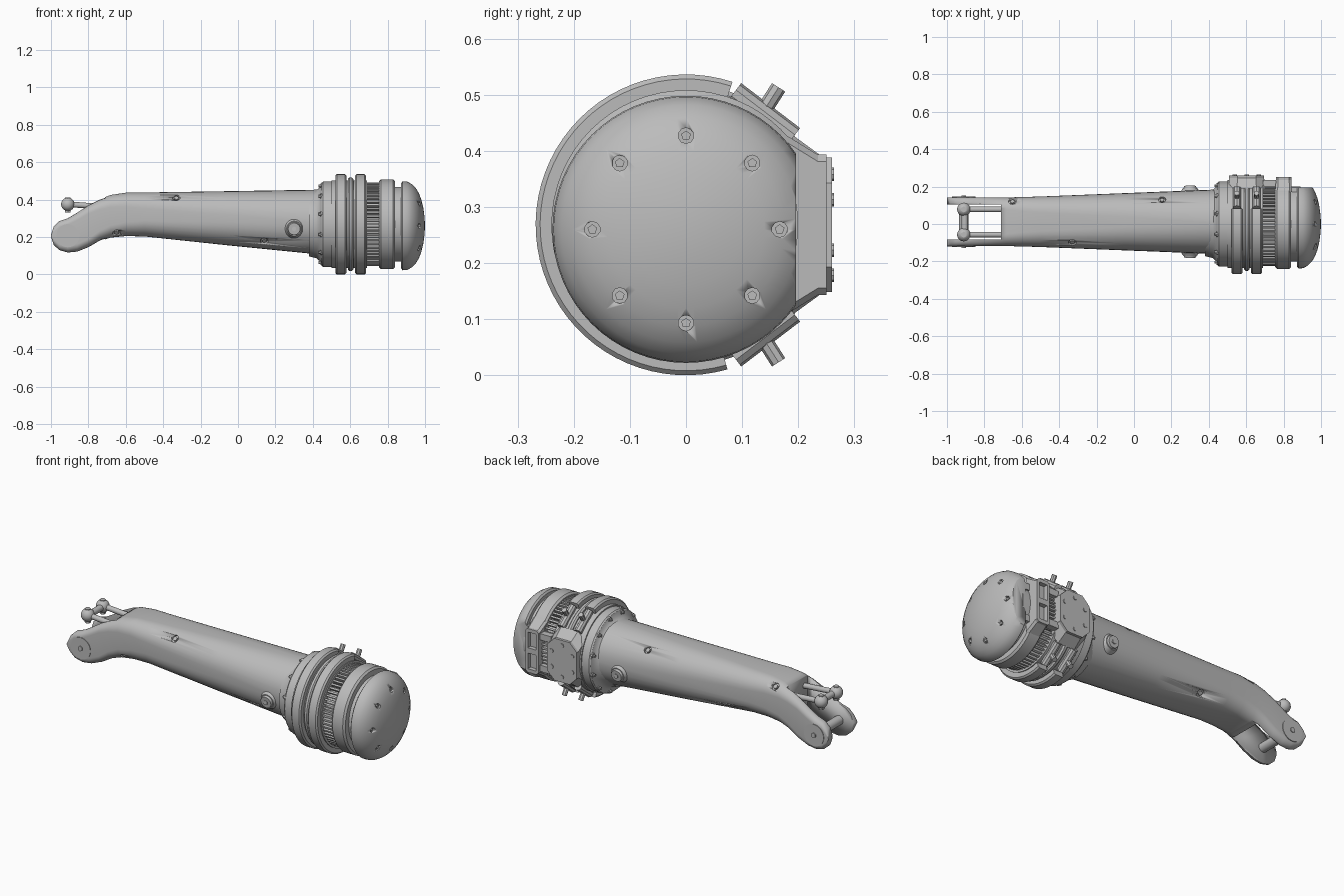
import bpy, bmesh, math
from mathutils import Vector, Matrix

if "Cube" in bpy.data.objects:
    bpy.data.objects.remove(bpy.data.objects["Cube"])

grey = bpy.data.materials.new("machine_grey")
grey.use_nodes = True
grey.diffuse_color = (0.5, 0.5, 0.5, 1)
grey.node_tree.nodes["Principled BSDF"].inputs["Base Color"].default_value = (0.5, 0.5, 0.5, 1)
CY, CZ = 0.0, 0.268


def finish(bm, name, angle=35, helper=False):
    bmesh.ops.remove_doubles(bm, verts=bm.verts, dist=1e-5)
    bmesh.ops.recalc_face_normals(bm, faces=bm.faces)
    me = bpy.data.meshes.new(name)
    bm.to_mesh(me)
    bm.free()
    ob = bpy.data.objects.new(name, me)
    bpy.context.collection.objects.link(ob)
    me.materials.append(grey)
    bpy.ops.object.select_all(action='DESELECT')
    ob.select_set(True)
    bpy.context.view_layer.objects.active = ob
    bpy.ops.object.shade_smooth_by_angle(angle=math.radians(angle))
    if helper:
        ob.hide_render = True
        ob.hide_set(True)
    return ob


def cut(ob, cutter):
    m = ob.modifiers.new("cut", 'BOOLEAN')
    m.operation, m.object, m.solver = 'DIFFERENCE', cutter, 'EXACT'


def add_rod(bm, a, b, r, r2=None, n=20):
    a, b = Vector(a), Vector(b)
    rot = (b - a).to_track_quat('Z', 'Y').to_matrix().to_4x4()
    bmesh.ops.create_cone(bm, cap_ends=True, segments=n, radius1=r, radius2=r if r2 is None else r2,
                          depth=(b - a).length, matrix=Matrix.Translation((a + b) / 2) @ rot)


def add_box(bm, lo, hi, rot=Matrix()):
    lo, hi = Vector(lo), Vector(hi)
    bmesh.ops.create_cube(bm, size=1, matrix=rot @ Matrix.Translation((lo + hi) / 2)
                          @ Matrix.Diagonal((*(hi - lo), 1)))


def revolve(name, prof, start=0, sweep=360, steps=64, ring=False):
    """Turn an (x, radius) profile about the drum axis; angle 0 is +y."""
    bm = bmesh.new()
    a = math.radians(start)
    vs = [bm.verts.new((x, CY + r * math.cos(a), CZ + r * math.sin(a))) for x, r in prof]
    es = [bm.edges.new(p) for p in zip(vs, vs[1:])]
    if ring:
        es.append(bm.edges.new((vs[-1], vs[0])))
    bmesh.ops.spin(bm, geom=vs + es, cent=(0, CY, CZ), axis=(1, 0, 0),
                   angle=math.radians(sweep), steps=steps, use_merge=False)
    bmesh.ops.remove_doubles(bm, verts=bm.verts, dist=1e-5)
    bmesh.ops.holes_fill(bm, edges=[e for e in bm.edges if e.is_boundary])
    return finish(bm, name)


def band(x0, x1, inner, outer, c=0.008):
    return [(x0, inner), (x0, outer - c), (x0 + c, outer), (x1 - c, outer), (x1, outer - c), (x1, inner)]


# Arm sections: x, top, bottom, half width, corner radius
SECT = [(-1.0, .212, .202, .131, .03), (-.985, .257, .157, .131, .03), (-.955, .285, .13, .131, .03),
        (-.91, .30, .117, .131, .035), (-.86, .33, .122, .131, .04), (-.8, .37, .145, .13, .045),
        (-.74, .402, .178, .13, .055), (-.68, .425, .197, .13, .065), (-.6, .437, .205, .132, .075),
        (-.5, .438, .203, .135, .085), (-.05, .445, .155, .153, .125), (.43, .453, .107, .172, .165)]
YC = 0.012


def section(x):
    for s, t in zip(SECT, SECT[1:]):
        if x <= t[0]:
            f = (x - s[0]) / (t[0] - s[0])
            return [p + (q - p) * f for p, q in zip(s, t)]


bm = bmesh.new()
loops = []
for x, top, bot, half, rad in SECT:
    rad = min(rad, (top - bot) / 2 - .001)
    loop = []
    for k, (sy, sz) in enumerate([(1, 1), (-1, 1), (-1, -1), (1, -1)]):
        for i in range(9):
            a = math.pi / 2 * (k + i / 8)
            loop.append(bm.verts.new((x, YC + sy * (half - rad) + rad * math.cos(a),
                                      (top - rad if sz > 0 else bot + rad) + rad * math.sin(a))))
    loops.append(loop)
for l0, l1 in zip(loops, loops[1:]):
    for i in range(len(l0)):
        j = (i + 1) % len(l0)
        bm.faces.new((l0[i], l0[j], l1[j], l1[i]))
bm.faces.new(loops[0])
bm.faces.new(loops[-1])
arm = finish(bm, "arm_tube", 40)

# Fork slot
bm = bmesh.new()
add_box(bm, (-1.1, -.083, 0), (-.71, .103, .6))
cut(arm, finish(bm, "fork_slot_cutter", helper=True))

# Screw pockets along the arm corners, with recessed screws
pockets, screws = bmesh.new(), bmesh.new()
for x, sy, sz in [(-.33, -1, 1), (-.65, -1, -1), (.14, -1, -1), (-.65, 1, 1), (.15, 1, 1), (-.33, 1, -1)]:
    _, top, bot, half, rad = section(x)
    k = rad * .293
    p = Vector((x, YC + sy * (half - k), top - k if sz > 0 else bot + k))
    d = Vector((0, sy, sz)).normalized()
    add_rod(pockets, p - d * .015, p + d * .04, .021, n=12)
    add_rod(screws, p - d * .02, p - d * .002, .013, n=6)
cut(arm, finish(pockets, "arm_pocket_cutter", helper=True))
finish(screws, "arm_screws")

# Side bosses near the wide end of the arm
bm = bmesh.new()
for s in (-1, 1):
    y = lambda d: YC + s * d
    add_rod(bm, (.30, y(.13), .25), (.30, y(.178), .245), .065, .04, 28)
    add_rod(bm, (.30, y(.175), .245), (.30, y(.19), .243), .036, .032, 28)
    add_rod(bm, (.30, y(.188), .243), (.30, y(.195), .243), .013, n=6)
finish(bm, "side_bosses")

# Fork pin, raised discs and bolts
bm = bmesh.new()
add_rod(bm, (-.91, -.09, .207), (-.91, .11, .207), .026)
for s in (-1, 1):
    add_rod(bm, (-.91, YC + s * .12, .207), (-.91, YC + s * .134, .207), .062, n=32)
    add_rod(bm, (-.91, YC + s * .13, .207), (-.91, YC + s * .14, .207), .015, n=6)
finish(bm, "fork_pin")

# Twin push rods with ball ends and crossbar
bm = bmesh.new()
add_rod(bm, (-.905, -.08, .375), (-.905, .10, .375), .018)
for y in (-.057, .078):
    add_rod(bm, (-.905, y, .375), (-.68, y, .358), .015)
    bmesh.ops.create_uvsphere(bm, u_segments=20, v_segments=12, radius=.036,
                              matrix=Matrix.Translation((-.91, y, .375)))
    add_rod(bm, (-.91, y, .332), (-.91, y, .412), .016, n=6)
finish(bm, "push_rods")

# Drum: collar, inner core and bands
revolve("collar", [(.38, 0), (.38, .172), (.42, .182), (.44, .20), (.447, .222), (.455, .228),
                   (.515, .228), (.52, .222), (.52, 0)])
revolve("drum_core", [(.5, 0), (.5, .235), (.69, .235), (.69, .2), (.89, .2), (.89, 0)])
revolve("middle_band", band(.588, .617, .22, .25), ring=True)
for name, x0, x1 in (("clamp_ring_inner", .52, .58), ("clamp_ring_outer", .625, .685)):
    revolve(name, band(x0, x1, .225, .268), start=72, sweep=214, steps=44, ring=True)
end_band = revolve("end_band", band(.755, .84, .19, .24, .01), ring=True)

# Cooling fins in the gap
bm = bmesh.new()
for i in range(64):
    rot = Matrix.Translation((0, CY, CZ)) @ Matrix.Rotation(math.tau * i / 64, 4, 'X')
    add_box(bm, (.688, -.005, .195), (.757, .005, .224), rot)
finish(bm, "cooling_fins")

# Bolts around the collar
bm = bmesh.new()
for i in range(12):
    a = math.tau * (i + .5) / 12
    y, z = CY + .212 * math.cos(a), CZ + .212 * math.sin(a)
    add_rod(bm, (.44, y, z), (.462, y, z), .014, n=8)
    add_rod(bm, (.43, y, z), (.45, y, z), .008, n=6)
finish(bm, "collar_bolts")

# Domed end cap with a flat back and eight recessed screws
cap = revolve("end_cap", [(.872, 0), (.872, .228), (.88, .238), (.905, .236), (.93, .222), (.95, .202),
                          (.968, .173), (.98, .14), (.99, .1), (.997, .05), (1.0, 0)])
cap.location.z = -.008
bm = bmesh.new()
add_box(bm, (.7, .196, 0), (1.1, .4, .6))
flat = finish(bm, "flat_back_cutter", helper=True)
cut(cap, flat)
cut(end_band, flat)
pockets, screws = bmesh.new(), bmesh.new()
for i in range(8):
    a = math.tau * i / 8
    y, z = .167 * math.cos(a), .26 + .167 * math.sin(a)
    add_rod(pockets, (.957, y, z), (1.02, y, z), .014, n=10)
    add_rod(screws, (.95, y, z), (.966, y, z), .009, n=5)
cut(cap, finish(pockets, "cap_pocket_cutter", helper=True))
finish(screws, "cap_screws")


def back_block(name, x0, x1, y0, y1, wide, narrow, chamfer):
    """Tapered eight-sided block standing out from the back of the drum."""
    bm = bmesh.new()
    rows = []
    for y, h, inset in ((y0, wide, 0), (y1 - .015, narrow, .004), (y1, narrow, .004)):
        xa, xb, c = x0 + inset, x1 - inset, chamfer
        pts = [(xa + c, -h), (xb - c, -h), (xb, c - h), (xb, h - c),
               (xb - c, h), (xa + c, h), (xa, h - c), (xa, c - h)]
        rows.append([bm.verts.new((x, y, CZ + z)) for x, z in pts])
    for r0, r1 in zip(rows, rows[1:]):
        for i in range(8):
            bm.faces.new((r0[i], r0[i - 1], r1[i - 1], r1[i]))
    bm.faces.new(rows[0])
    bm.faces.new(rows[-1])
    return finish(bm, name, 25)


# Bolted service plate and framed bridge on the back
back_block("service_plate", .505, .70, .19, .26, .16, .12, .045)
bridge = back_block("back_bridge", .755, .845, .17, .25, .165, .125, .012)
bm = bmesh.new()
for z in (-.06, .06):
    add_box(bm, (.775, .225, CZ + z - .045), (.825, .3, CZ + z + .045))
cut(bridge, finish(bm, "bridge_pocket_cutter", helper=True))

bm = bmesh.new()
for i in range(6):
    a = math.tau * (i + .5) / 6
    x, z = .6025 + .075 * math.cos(a), CZ + .09 * math.sin(a)
    add_rod(bm, (x, .25, z), (x, .264, z), .012, n=8)
finish(bm, "plate_bolts")

# Struts from the plate to the clamp ring ends, and from the bridge to the cap
bm = bmesh.new()
for s in (-1, 1):
    for x in (.55, .655):
        add_rod(bm, (x, .19, CZ + s * .155), (x, .085, CZ + s * .235), .022, n=10)
        add_rod(bm, (x, .13, CZ + s * .19), (x, .165, CZ + s * .245), .014, n=8)
    add_box(bm, (.69, .2, CZ + s * .09 - .018), (.76, .235, CZ + s * .09 + .018))
    add_box(bm, (.84, .17, CZ + s * .09 - .018), (.885, .195, CZ + s * .09 + .018))
finish(bm, "back_struts")
